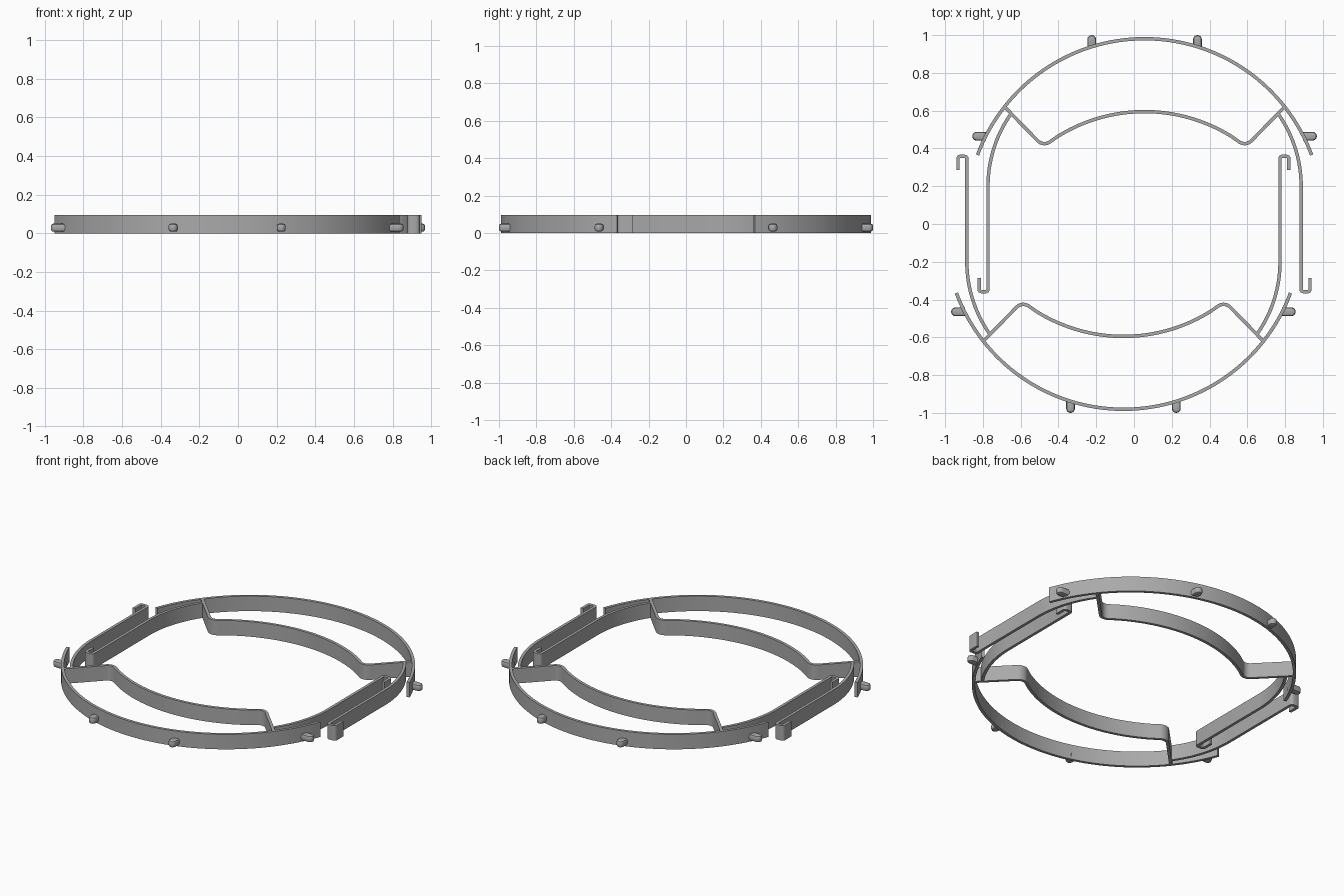
import bpy, bmesh, math
from mathutils import Vector

if "Cube" in bpy.data.objects:
    bpy.data.objects.remove(bpy.data.objects["Cube"])

HEIGHT = 0.095      # height of the flat strip
THICK = 0.018       # thickness of the strip
AXIS = 0.056        # each half is mirrored about x = AXIS, then turned 180 degrees

steel = bpy.data.materials.new("grey_steel")
steel.diffuse_color = (0.4, 0.4, 0.4, 1)
steel.use_nodes = True
steel.node_tree.nodes["Principled BSDF"].inputs["Base Color"].default_value = steel.diffuse_color


def arc(cx, cy, r, a0, a1, n):
    return [Vector((cx + r * math.cos(math.radians(a0 + (a1 - a0) * i / n)),
                    cy + r * math.sin(math.radians(a0 + (a1 - a0) * i / n))))
            for i in range(n + 1)]


def fillet(p, v, q, r, n=8):
    """Round the corner v between p and q with radius r."""
    p, v, q = Vector(p), Vector(v), Vector(q)
    a, b = (p - v).normalized(), (q - v).normalized()
    half = a.angle(b) / 2
    t = r / math.tan(half)
    c = v + (a + b).normalized() * (r / math.sin(half))
    u, w = v + a * t - c, v + b * t - c
    ang = u.angle(w)
    return [c + (u * math.sin((1 - k / n) * ang) + w * math.sin(k / n * ang)) / math.sin(ang)
            for k in range(n + 1)]


def prism(name, outline, z0, z1, turn, bevel=0):
    """Extrude a plan outline; turn is +1 for the back half, -1 for the front."""
    bm = bmesh.new()
    face = bm.faces.new([bm.verts.new((turn * (p.x + AXIS), turn * p.y, z0)) for p in outline])
    out = bmesh.ops.extrude_face_region(bm, geom=[face])
    top = [g for g in out["geom"] if isinstance(g, bmesh.types.BMVert)]
    bmesh.ops.translate(bm, vec=(0, 0, z1 - z0), verts=top)
    if bevel:
        edges = [e for e in bm.edges if abs(e.verts[0].co.z - e.verts[1].co.z) < 1e-6]
        bmesh.ops.bevel(bm, geom=edges, offset=bevel, segments=2, profile=0.5, affect='EDGES')
    bmesh.ops.recalc_face_normals(bm, faces=bm.faces[:])
    mesh = bpy.data.meshes.new(name)
    bm.to_mesh(mesh)
    bm.free()
    mesh.materials.append(steel)
    ob = bpy.data.objects.new(name, mesh)
    bpy.context.collection.objects.link(ob)
    bpy.ops.object.select_all(action='DESELECT')
    ob.select_set(True)
    bpy.context.view_layer.objects.active = ob
    bpy.ops.object.shade_smooth_by_angle(angle=math.radians(30))


def strip(name, path, turn):
    """Flat strip standing on edge, following a plan path with mitred corners."""
    left, right = [], []
    for i, p in enumerate(path):
        d0 = (p - path[max(i - 1, 0)]).normalized()
        d1 = (path[min(i + 1, len(path) - 1)] - p).normalized()
        d0, d1 = (d0 if i else d1), (d1 if i < len(path) - 1 else d0)
        n0, n1 = Vector((-d0.y, d0.x)), Vector((-d1.y, d1.x))
        m = (n0 + n1).normalized()
        off = m * (THICK / 2 / m.dot(n0))
        left.append(p + off)
        right.append(p - off)
    prism(name, left + right[::-1], 0, HEIGHT, turn)


def mirrored(pts):
    return [Vector((-p.x, p.y)) for p in pts]


# Outer rim arc
rim = arc(0, 0.038, 0.943, 159.7, 20.3, 64)

# Inner bracket: diagonal leg, rounded knee, shallow arc
R, CY, KNEE = 0.87, -0.275, 0.536
knee_y = CY + math.sqrt(R * R - KNEE * KNEE)
a_in = math.degrees(math.acos(-0.46 / R))
shallow = arc(0, CY, R, a_in, 180 - a_in, 40)
knee = [Vector((-0.741, 0.62))] + fillet((-0.741, 0.62), (-KNEE, knee_y), shallow[0], 0.05)
bracket = knee + shallow + mirrored(knee)[::-1]

# Side arm: curved shoulder, straight run, hooked end
bottom, hook_x, arm_x = -0.358, -0.876, -0.829
arm = arc(-0.165, 0.2, 0.664, 144.6, 180, 20)
arm += fillet((arm_x, 0), (arm_x, bottom), (hook_x, bottom), 0.012, 4)
arm += fillet((arm_x, bottom), (hook_x, bottom), (hook_x, 0), 0.012, 4)
arm += [Vector((hook_x, -0.287))]

# Peg outline: round-nosed, pointing along +y
W = 0.023


def peg(name, base, direction, length, turn):
    d = Vector(direction)
    s = Vector((d.y, -d.x))
    shape = [Vector((W, 0))] + arc(0, length - W, W, 0, 180, 10) + [Vector((-W, 0))]
    prism(name, [Vector(base) + s * p.x + d * p.y for p in shape], 0.008, 0.05, turn, 0.012)


for half, turn in (("back", 1), ("front", -1)):
    strip(half + "_rim", rim, turn)
    strip(half + "_bracket", bracket, turn)
    strip(half + "_arm_a", arm, turn)
    strip(half + "_arm_b", mirrored(arm), turn)
    for sx, tag in ((-1, "a"), (1, "b")):
        peg(half + "_end_peg_" + tag, (sx * 0.28, 0.935), (0, 1), 0.065, turn)
        peg(half + "_side_peg_" + tag, (sx * 0.84, 0.465), (sx, 0), 0.072, turn)
